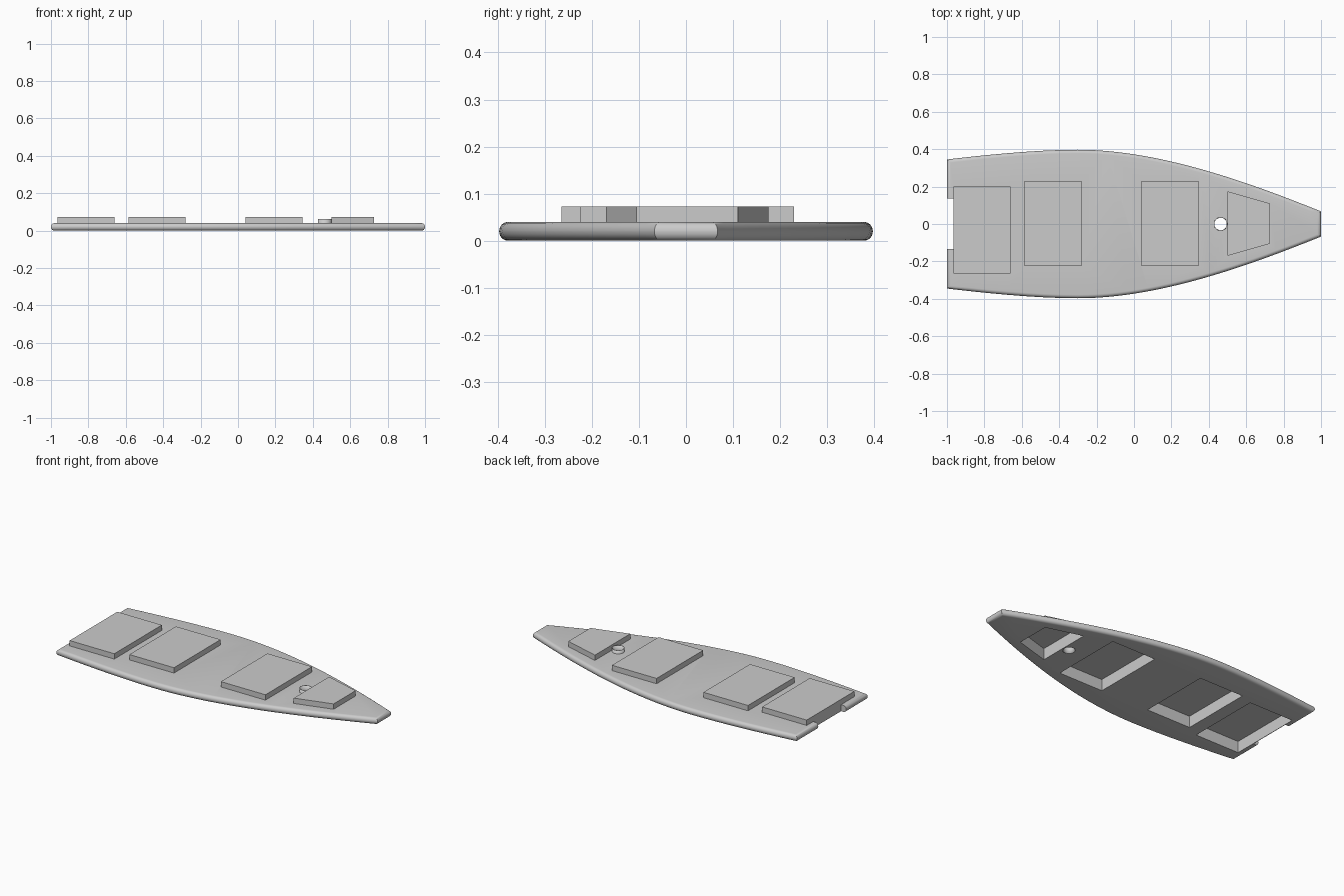
import bpy, bmesh
from mathutils import Vector
from mathutils.geometry import interpolate_bezier

cube = bpy.data.objects.get("Cube")
if cube:
    bpy.data.objects.remove(cube)

DECK_TOP, BOX_TOP, RIM_TOP = 0.04, 0.073, 0.061
SHELL = 0.003

grey = bpy.data.materials.new("plain_grey")
grey.use_nodes = True
grey.diffuse_color = (0.6, 0.6, 0.6, 1)
grey.node_tree.nodes["Principled BSDF"].inputs["Base Color"].default_value = grey.diffuse_color


def make(name, bm):
    bmesh.ops.recalc_face_normals(bm, faces=bm.faces)
    mesh = bpy.data.meshes.new(name)
    bm.to_mesh(mesh)
    bm.free()
    mesh.materials.append(grey)
    obj = bpy.data.objects.new(name, mesh)
    bpy.context.collection.objects.link(obj)
    return obj


def prism(outline, z0, z1):
    """Closed vertical prism over an outline."""
    bm = bmesh.new()
    base = bm.faces.new([bm.verts.new((x, y, z0)) for x, y in outline])
    top = bmesh.ops.extrude_face_region(bm, geom=[base], use_keep_orig=True)
    verts = [g for g in top["geom"] if isinstance(g, bmesh.types.BMVert)]
    bmesh.ops.translate(bm, verts=verts, vec=(0, 0, z1 - z0))
    bmesh.ops.recalc_face_normals(bm, faces=bm.faces)
    return bm


def hollow(name, outline, height, open_top=False):
    """Thin shell standing in its well, open underneath."""
    bm = prism(outline, 0, height)
    ends = [f for f in bm.faces if abs(f.normal.z) > 0.9
            and (open_top or f.calc_center_median().z < height / 2)]
    bmesh.ops.delete(bm, geom=ends, context="FACES_ONLY")
    obj = make(name, bm)
    mod = obj.modifiers.new("Shell", "SOLIDIFY")
    mod.thickness = SHELL
    mod.offset = -1
    mod.use_even_offset = True
    return obj


def rect(x0, x1, y0, y1):
    return [(x0, y0), (x1, y0), (x1, y1), (x0, y1)]


def cut(target, outline):
    cutter = make("deck_cutter", prism(outline, -0.1, 0.2))
    cutter.hide_render = True
    cutter.hide_set(True)
    mod = target.modifiers.new("Cut", "BOOLEAN")
    mod.operation = "DIFFERENCE"
    mod.solver = "EXACT"
    mod.object = cutter


# Deck outline: gentle flare from the stern, long taper to the blunt bow
def curve(points, count):
    return interpolate_bezier(*[Vector((x, y, 0)) for x, y in points], count)


side = curve([(-1, 0.345), (-0.75, 0.375), (-0.5, 0.397), (-0.3, 0.397)], 8)[:-1]
side += curve([(-0.3, 0.397), (0.1, 0.397), (0.55, 0.25), (1, 0.067)], 24)
half = [(p.x, p.y) for p in side]
outline = half + [(x, -y) for x, y in reversed(half)]

# Deck slab with a fully rounded edge
bm = prism(outline, 0, DECK_TOP)
rims = [e for e in bm.edges if abs(e.verts[0].co.z - e.verts[1].co.z) < 1e-5]
bmesh.ops.bevel(bm, geom=rims, offset=DECK_TOP * 0.48, offset_type="OFFSET",
                segments=6, profile=0.5, affect="EDGES")
deck = make("deck", bm)
bpy.context.view_layer.objects.active = deck
deck.select_set(True)
bpy.ops.object.shade_smooth_by_angle(angle=0.6)

# Raised hatches, hollow from below
hatches = {
    "stern_hatch": rect(-0.965, -0.66, -0.265, 0.2),
    "aft_hatch": rect(-0.585, -0.28, -0.225, 0.23),
    "forward_hatch": rect(0.04, 0.345, -0.225, 0.23),
    "bow_hatch": [(0.5, -0.17), (0.727, -0.105), (0.727, 0.11), (0.5, 0.175)],
}
for name, shape in hatches.items():
    cut(deck, shape)
    hollow(name, shape, BOX_TOP)

# Motor notch in the stern
cut(deck, rect(-1.1, -0.964, -0.135, 0.137))

# Mast hole with a low collar
bm = bmesh.new()
ring = bmesh.ops.create_circle(bm, segments=32, radius=0.036)["verts"]
circle = [(v.co.x + 0.463, v.co.y) for v in ring]
bm.free()
cut(deck, circle)
collar = hollow("mast_collar", circle, RIM_TOP, open_top=True)
bpy.context.view_layer.objects.active = collar
bpy.ops.object.select_all(action="DESELECT")
collar.select_set(True)
bpy.ops.object.shade_smooth_by_angle(angle=0.6)
